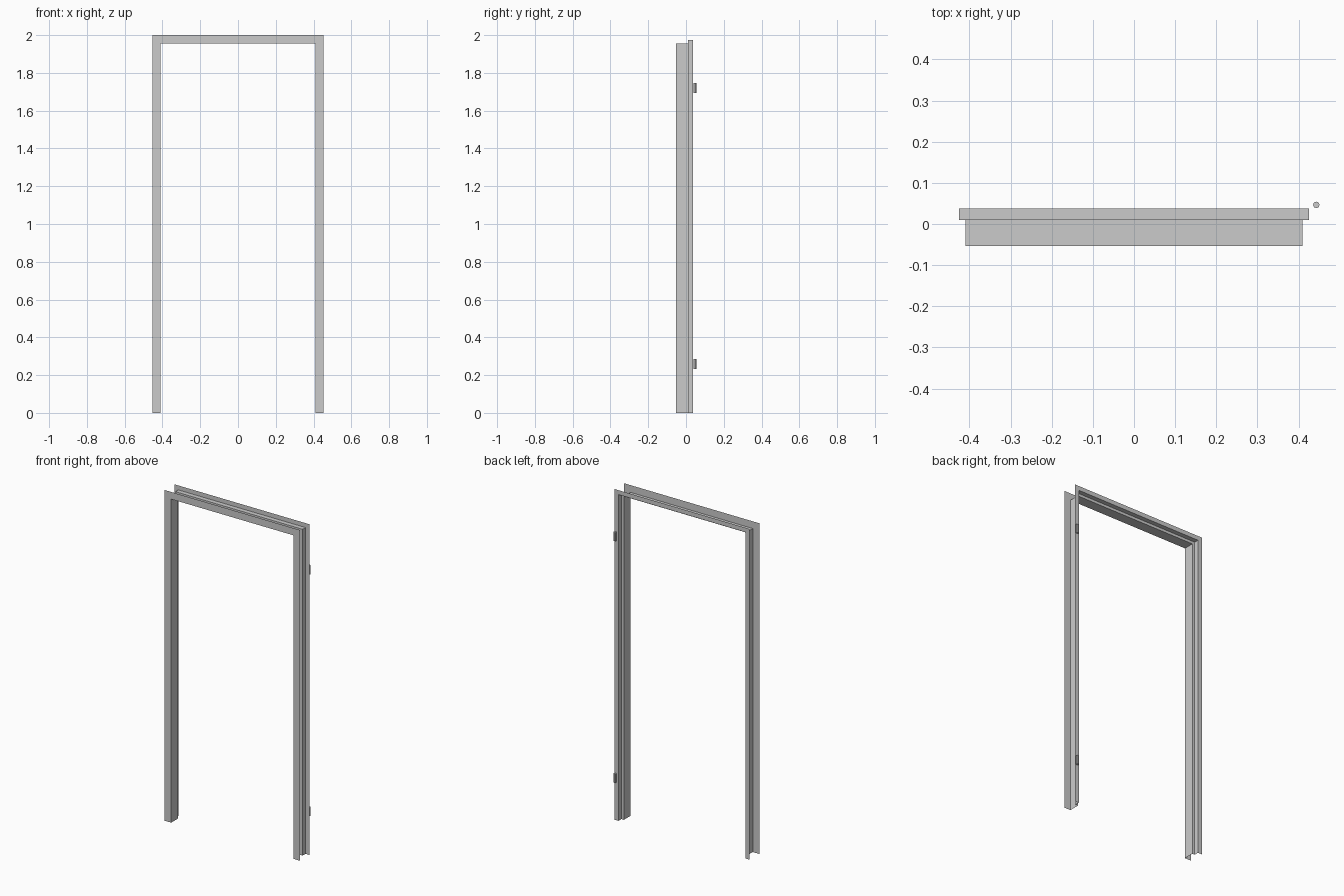
import bpy, bmesh

if "Cube" in bpy.data.objects:
    bpy.data.objects.remove(bpy.data.objects["Cube"])

HALF_W, HEIGHT = 0.4525, 2.0

# Folded sheet section: (inset from the outer edge, depth y)
profile = [(0.0, -0.054), (0.0435, -0.054), (0.0435, 0.0095),
           (0.0268, 0.0095), (0.0268, 0.0375), (0.0, 0.0375)]


def make_object(name, bm):
    mesh = bpy.data.meshes.new(name)
    bm.to_mesh(mesh)
    bm.free()
    obj = bpy.data.objects.new(name, mesh)
    bpy.context.collection.objects.link(obj)
    return obj


# Door frame: section swept up one jamb, across the head and down the other
bm = bmesh.new()
rows = []
for inset, y in profile:
    w, h = HALF_W - inset, HEIGHT - inset
    rows.append([bm.verts.new(p) for p in
                 ((-w, y, 0), (-w, y, h), (w, y, h), (w, y, 0))])
for a, b in zip(rows, rows[1:]):
    for i in range(3):
        bm.faces.new((a[i], b[i], b[i + 1], a[i + 1]))
# Face the front flange towards -y
bm.normal_update()
bm.faces.ensure_lookup_table()
if bm.faces[0].normal.y > 0:
    bmesh.ops.reverse_faces(bm, faces=bm.faces[:])
make_object("door_frame", bm)

# Hinge barrels on the right jamb
for name, z in (("lower_hinge", 0.259), ("upper_hinge", 1.72)):
    bpy.ops.mesh.primitive_cylinder_add(vertices=8, radius=0.008, depth=0.053,
                                        location=(0.443, 0.0465, z))
    bpy.context.object.name = name
